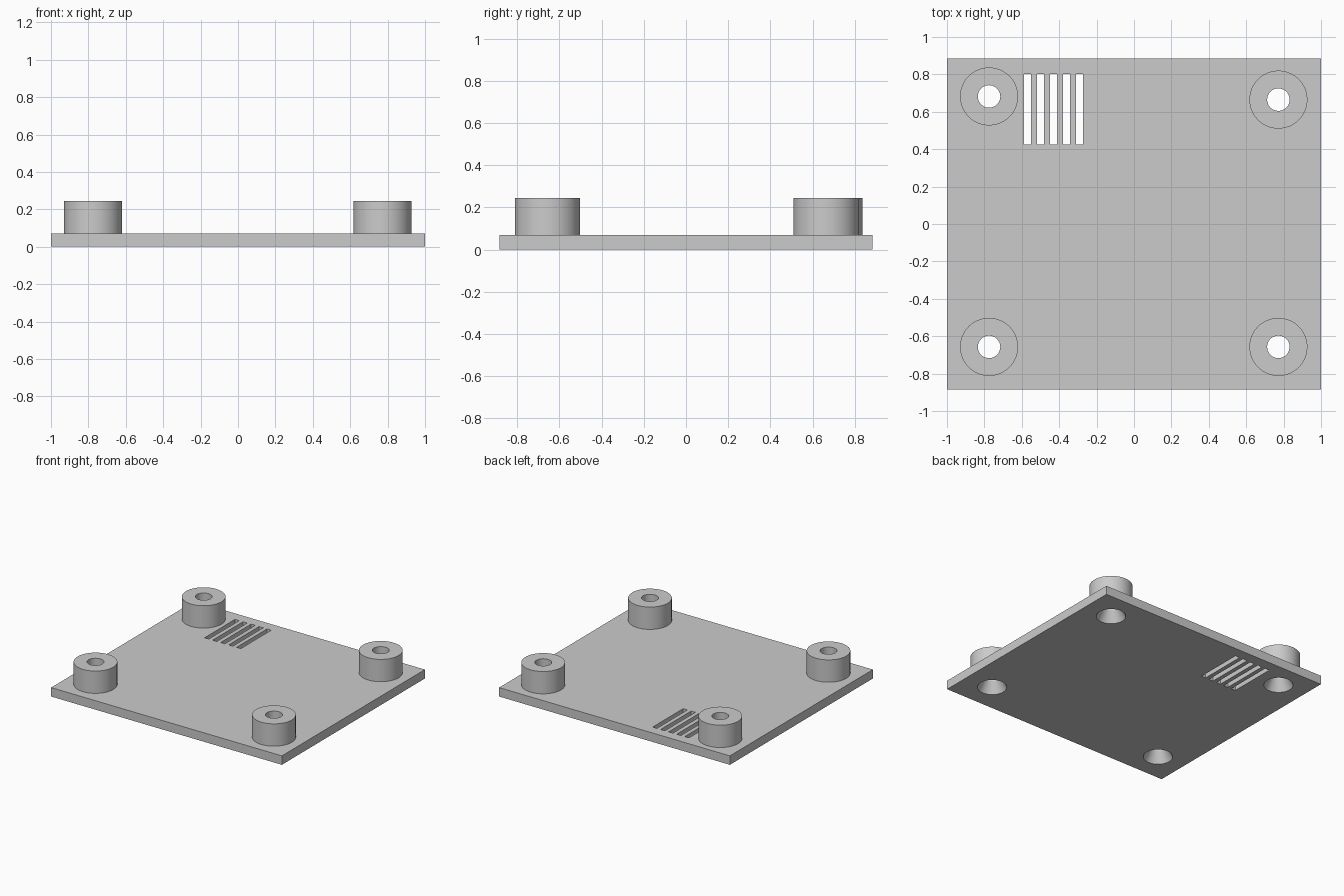
import bpy, bmesh, math

if "Cube" in bpy.data.objects:
    bpy.data.objects.remove(bpy.data.objects["Cube"])

PLATE_TOP, BOSS_TOP = 0.07, 0.245
BOSS_R, HOLE_R, SINK_R, SINK_DEPTH = 0.155, 0.06, 0.105, 0.085
SEGMENTS = 64
BOSSES = {
    "front_right_standoff": (-0.775, -0.657),
    "front_left_standoff": (0.772, -0.657),
    "back_right_standoff": (-0.775, 0.682),
    "back_left_standoff": (0.772, 0.665),
}

grey = bpy.data.materials.new("light_grey")
grey.use_nodes = True
grey.diffuse_color = (0.6, 0.6, 0.6, 1)
grey.node_tree.nodes["Principled BSDF"].inputs["Base Color"].default_value = (0.6, 0.6, 0.6, 1)


def sink_radius(z):
    """Radius of the countersunk screw hole at height z."""
    return SINK_R + (HOLE_R - SINK_R) * z / SINK_DEPTH


def add_box(bm, x0, x1, y0, y1, z0, z1):
    verts = bmesh.ops.create_cube(bm, size=1)["verts"]
    bmesh.ops.scale(bm, vec=(x1 - x0, y1 - y0, z1 - z0), verts=verts)
    bmesh.ops.translate(bm, vec=((x0 + x1) / 2, (y0 + y1) / 2, (z0 + z1) / 2), verts=verts)


def make_object(name, bm):
    mesh = bpy.data.meshes.new(name)
    bm.to_mesh(mesh)
    bm.free()
    mesh.materials.append(grey)
    obj = bpy.data.objects.new(name, mesh)
    bpy.context.collection.objects.link(obj)
    return obj


# Base plate
bm = bmesh.new()
add_box(bm, -1, 1, -0.885, 0.885, 0, PLATE_TOP)
plate = make_object("base_plate", bm)

# Cutter: five vent slots and four countersinks
bm = bmesh.new()
for i in range(5):
    x = -0.588 + 0.0695 * i
    add_box(bm, x, x + 0.037, 0.425, 0.803, -0.1, 0.2)
low, high = -0.03, 0.08
for x, y in BOSSES.values():
    cone = bmesh.ops.create_cone(bm, cap_ends=True, segments=SEGMENTS, depth=high - low,
                                 radius1=sink_radius(low), radius2=sink_radius(high))
    bmesh.ops.translate(bm, vec=(x, y, (low + high) / 2), verts=cone["verts"])
cutter = make_object("plate_cutter", bm)
cutter.hide_render = True

cut = plate.modifiers.new("cut", "BOOLEAN")
cut.operation = "DIFFERENCE"
cut.solver = "EXACT"
cut.object = cutter
depsgraph = bpy.context.evaluated_depsgraph_get()
plate.data = bpy.data.meshes.new_from_object(plate.evaluated_get(depsgraph))
plate.modifiers.clear()
bpy.data.objects.remove(cutter)
parts = [plate]

# Standoffs: hollow profile spun around the screw axis
profile = [
    (BOSS_R, PLATE_TOP),
    (BOSS_R, BOSS_TOP),
    (HOLE_R, BOSS_TOP),
    (HOLE_R, SINK_DEPTH),
    (sink_radius(PLATE_TOP), PLATE_TOP),
]
for name, (x, y) in BOSSES.items():
    bm = bmesh.new()
    verts = [bm.verts.new((r, 0, z)) for r, z in profile]
    edges = [bm.edges.new(pair) for pair in zip(verts, verts[1:])]
    bmesh.ops.spin(bm, geom=verts + edges, cent=(0, 0, 0), axis=(0, 0, 1),
                   angle=math.tau, steps=SEGMENTS)
    bmesh.ops.remove_doubles(bm, verts=bm.verts, dist=0.0001)
    bmesh.ops.recalc_face_normals(bm, faces=bm.faces)
    # Outer wall must face away from the axis
    if any(f.normal.dot(f.calc_center_median()) < 0 for f in bm.faces
           if abs(f.normal.z) < 0.1 and f.calc_center_median().xy.length > 0.1):
        bmesh.ops.reverse_faces(bm, faces=bm.faces)
    bmesh.ops.translate(bm, vec=(x, y, 0), verts=bm.verts)
    parts.append(make_object(name, bm))

# Smooth round walls, crisp edges
bpy.ops.object.select_all(action="DESELECT")
for part in parts:
    part.select_set(True)
bpy.context.view_layer.objects.active = plate
bpy.ops.object.shade_smooth_by_angle(angle=math.radians(25))
